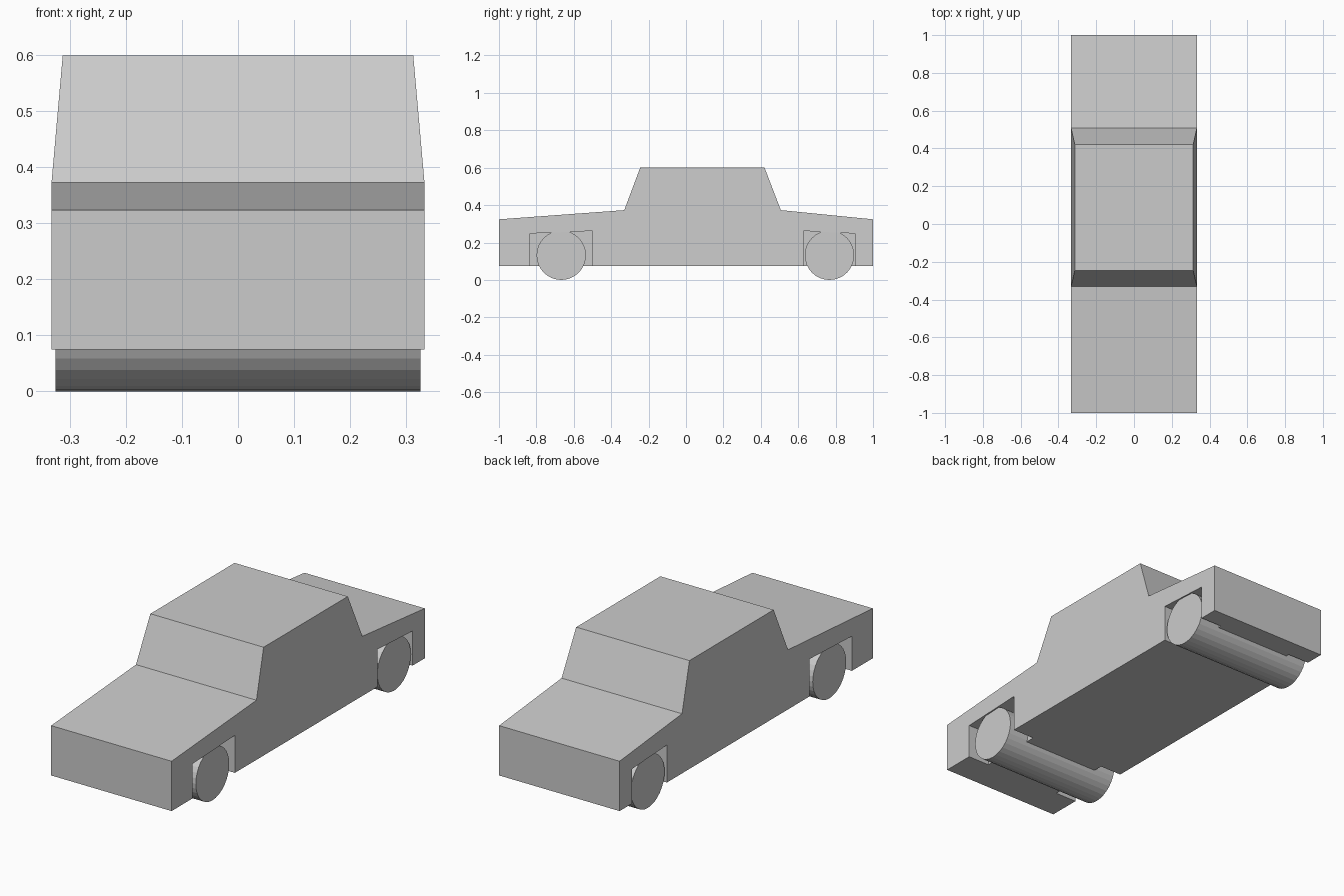
import bpy, bmesh, math
from mathutils import Matrix

cube = bpy.data.objects.get("Cube")
if cube:
    bpy.data.objects.remove(cube, do_unlink=True)

HALF_WIDTH = 0.333
ROOF_HALF_WIDTH = 0.313
ROOF_Z = 0.6
FLOOR_Z = 0.075
WELL_DEPTH = 0.12
WHEEL_R = 0.132

grey = bpy.data.materials.new("plain grey")
grey.use_nodes = True
grey.diffuse_color = (0.6, 0.6, 0.6, 1)
grey.node_tree.nodes["Principled BSDF"].inputs["Base Color"].default_value = (0.6, 0.6, 0.6, 1)


def add_object(name, bm):
    bmesh.ops.recalc_face_normals(bm, faces=bm.faces)
    mesh = bpy.data.meshes.new(name)
    bm.to_mesh(mesh)
    bm.free()
    mesh.materials.append(grey)
    obj = bpy.data.objects.new(name, mesh)
    bpy.context.collection.objects.link(obj)
    return obj


def extrude_side_profile(points, x0, x1):
    """Extrude a (y, z) outline along x."""
    bm = bmesh.new()
    face = bm.faces.new([bm.verts.new((x0, y, z)) for y, z in points])
    new = bmesh.ops.extrude_face_region(bm, geom=[face])["geom"]
    verts = [v for v in new if isinstance(v, bmesh.types.BMVert)]
    bmesh.ops.translate(bm, verts=verts, vec=(x1 - x0, 0, 0))
    return bm


# Car body: one side profile, with the roof drawn in
profile = [(-1, FLOOR_Z), (-1, 0.324), (-0.33, 0.373), (-0.245, ROOF_Z),
           (0.42, ROOF_Z), (0.507, 0.373), (1, 0.324), (1, FLOOR_Z)]
bm = extrude_side_profile(profile, -HALF_WIDTH, HALF_WIDTH)
for v in bm.verts:
    if v.co.z > ROOF_Z - 0.01:
        v.co.x = math.copysign(ROOF_HALF_WIDTH, v.co.x)
body = add_object("car_body", bm)

# Wheel wells cut into both sides
wells = {
    "front": [(-0.835, 0), (-0.835, 0.248), (-0.5, 0.262), (-0.5, 0)],
    "rear": [(0.627, 0), (0.627, 0.262), (0.903, 0.248), (0.903, 0)],
}
for end, outline in wells.items():
    for side, s in (("left", 1), ("right", -1)):
        bm = extrude_side_profile(outline, s * (HALF_WIDTH - WELL_DEPTH), s * (HALF_WIDTH + 0.1))
        cutter = add_object(f"{end}_{side}_well_cutter", bm)
        cutter.hide_render = True
        cutter.hide_set(True)
        cut = body.modifiers.new(cutter.name, "BOOLEAN")
        cut.operation = "DIFFERENCE"
        cut.solver = "EXACT"
        cut.object = cutter

# Apply the cuts and drop the cutters
graph = bpy.context.evaluated_depsgraph_get()
cut_mesh = bpy.data.meshes.new_from_object(body.evaluated_get(graph))
cutters = [m.object for m in body.modifiers]
body.modifiers.clear()
body.data = cut_mesh
for cutter in cutters:
    bpy.data.objects.remove(cutter, do_unlink=True)

# Wheels: one full-width roller per axle
for end, y in (("front", -0.667), ("rear", 0.767)):
    bm = bmesh.new()
    bmesh.ops.create_cone(bm, cap_ends=True, segments=32, radius1=WHEEL_R, radius2=WHEEL_R,
                          depth=0.652, matrix=Matrix.Rotation(math.pi / 2, 4, "Y"))
    bmesh.ops.translate(bm, verts=bm.verts, vec=(0, y, WHEEL_R))
    add_object(f"{end}_wheels", bm)
